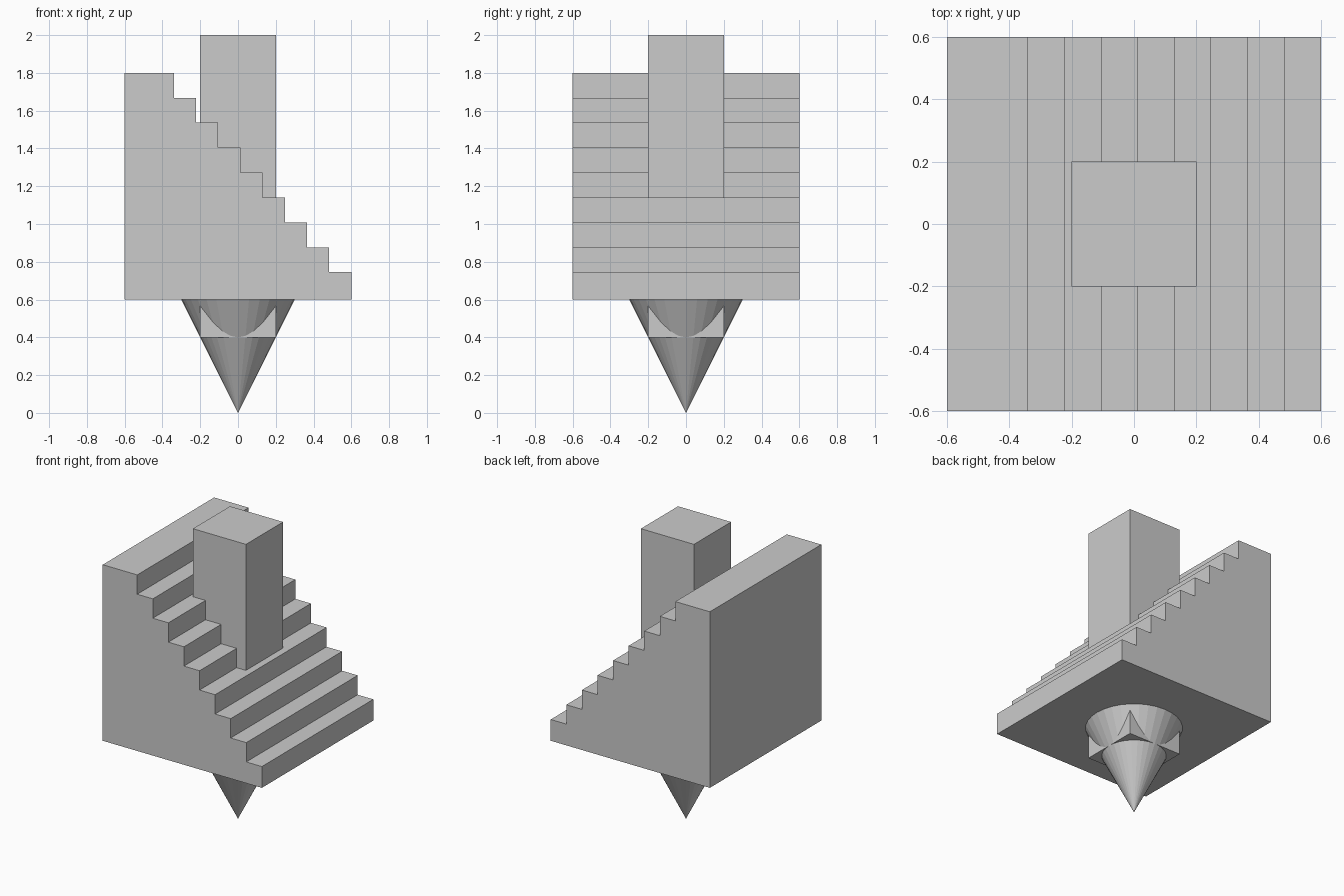
import bpy
import bmesh
from mathutils import Vector

if "Cube" in bpy.data.objects:
    bpy.data.objects.remove(bpy.data.objects["Cube"])

# Stepped block: stair profile in XZ, extruded along Y
STEPS, RUN, RISE = 8, 0.1175, 0.1319
HALF, BASE, FIRST = 0.6, 0.6, 0.745
profile = [(-HALF, BASE), (HALF, BASE)]
for i in range(STEPS + 1):
    x, z = HALF - i * RUN, FIRST + i * RISE
    x_end = -HALF if i == STEPS else x - RUN
    profile += [(x, z), (x_end, z)]

bm = bmesh.new()
face = bm.faces.new([bm.verts.new((x, -HALF, z)) for x, z in profile])
ext = bmesh.ops.extrude_face_region(bm, geom=[face])
verts = [g for g in ext["geom"] if isinstance(g, bmesh.types.BMVert)]
bmesh.ops.translate(bm, vec=Vector((0, 2 * HALF, 0)), verts=verts)
bmesh.ops.recalc_face_normals(bm, faces=bm.faces)
mesh = bpy.data.meshes.new("stair_block")
bm.to_mesh(mesh)
bm.free()
stairs = bpy.data.objects.new("stair_block", mesh)
bpy.context.collection.objects.link(stairs)

# Square pillar passing through the stairs
bpy.ops.mesh.primitive_cube_add(size=1, location=(0, 0, 1.2))
pillar = bpy.context.object
pillar.name = "square_pillar"
pillar.scale = (0.4, 0.4, 1.6)

# Downward-pointing cone
bpy.ops.mesh.primitive_cone_add(vertices=32, radius1=0, radius2=0.3,
                                depth=0.6, location=(0, 0, 0.3))
bpy.context.object.name = "pointed_cone"
